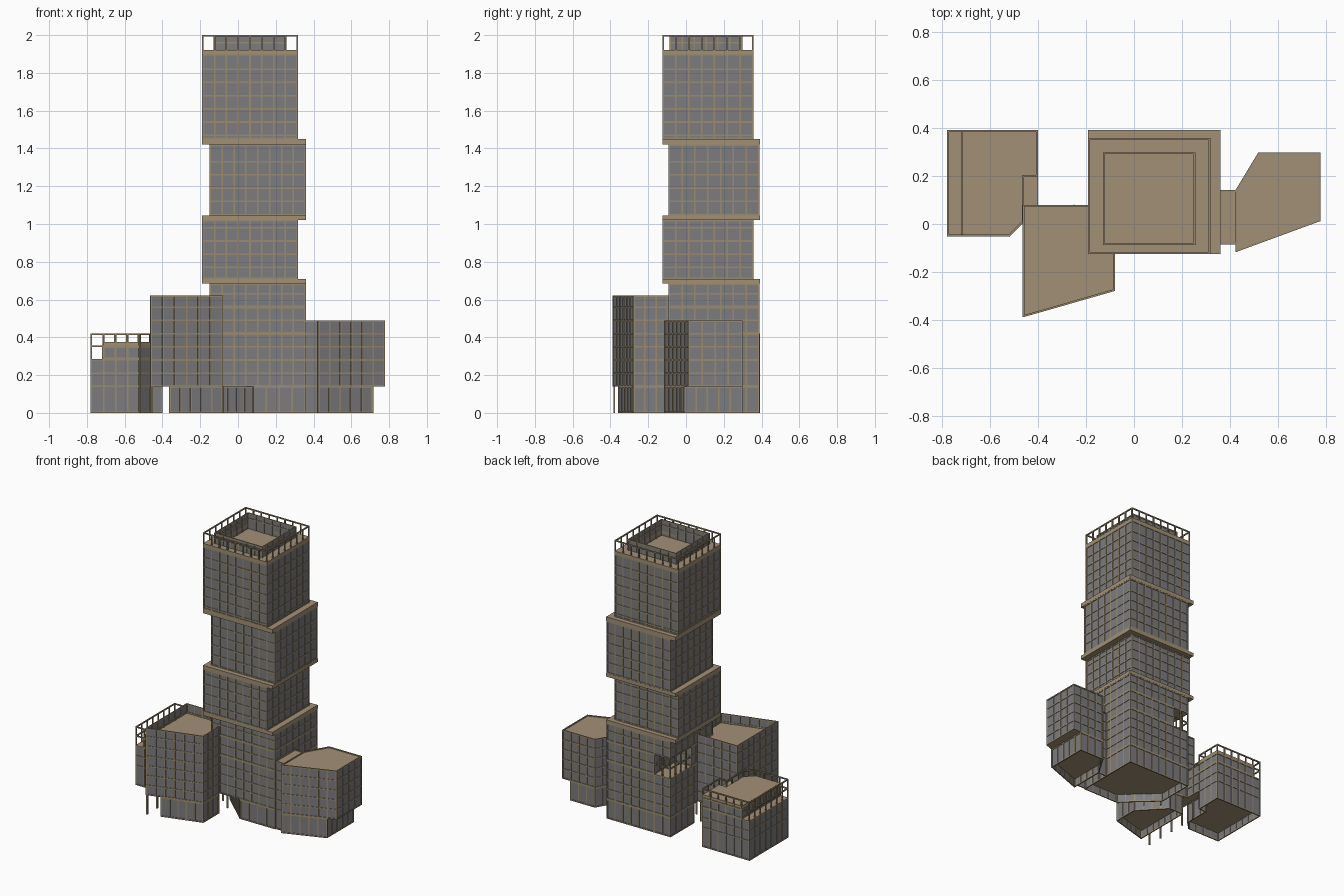
import bpy, bmesh, math
from mathutils import Matrix, Vector

if "Cube" in bpy.data.objects:
    bpy.data.objects.remove(bpy.data.objects["Cube"])

BAY, FLOOR, W = 0.0635, 0.07, 0.008


def material(name, rgb):
    m = bpy.data.materials.new(name)
    m.diffuse_color = (*rgb, 1)
    m.use_nodes = True
    m.node_tree.nodes["Principled BSDF"].inputs["Base Color"].default_value = m.diffuse_color
    return m


GLASS = material("glass", (0.20, 0.20, 0.21))
BRONZE = material("bronze", (0.33, 0.26, 0.16))
ROOF = material("roof", (0.36, 0.28, 0.18))


def finish(name, bm, *mats):
    me = bpy.data.meshes.new(name)
    bm.to_mesh(me)
    bm.free()
    for m in mats:
        me.materials.append(m)
    ob = bpy.data.objects.new(name, me)
    bpy.context.collection.objects.link(ob)
    return ob


def rect(x0, x1, y0, y1):
    return [(x0, y0), (x1, y0), (x1, y1), (x0, y1)]


def edges(poly):
    return list(zip(poly, poly[1:] + poly[:1]))


def bar(bm, centre, size, angle):
    m = Matrix.Translation(centre) @ Matrix.Rotation(angle, 4, 'Z') @ Matrix.Diagonal((*size, 1))
    bmesh.ops.create_cube(bm, size=1, matrix=m)


def lattice(name, segments, z0, z1, levels, w=W, bay=BAY):
    """Posts from z0 to z1 along plan segments, with rails at the given levels."""
    bm = bmesh.new()
    for a, b in segments:
        a, b = Vector(a), Vector(b)
        d = b - a
        ang = math.atan2(d.y, d.x)
        n = max(1, round(d.length / bay))
        for i in range(n + 1):
            p = a + d * i / n
            bar(bm, (p.x, p.y, (z0 + z1) / 2), (w, w, z1 - z0), ang)
        c = (a + b) / 2
        for z in levels:
            z = min(max(z, z0 + w / 2), z1 - w / 2)
            bar(bm, (c.x, c.y, z), (d.length + w, w, w), ang)
    return finish(name, bm, BRONZE)


def prism(name, poly, z0, z1, side, base=0.0, rim=0.0):
    """Extruded outline: walls z0..z1, floor raised by base and roof sunk by rim."""
    bm = bmesh.new()
    zs = [z0] + ([z0 + base] if base else []) + ([z1 - rim] if rim else []) + [z1]
    rows = [[bm.verts.new((x, y, z)) for x, y in poly] for z in zs]
    bm.faces.new(rows[1 if base else 0][::-1]).material_index = 1
    bm.faces.new(rows[-2 if rim else -1]).material_index = 1
    n = len(poly)
    for lo, hi in zip(rows, rows[1:]):
        for i in range(n):
            j = (i + 1) % n
            bm.faces.new((lo[i], lo[j], hi[j], hi[i]))
    return finish(name, bm, side, ROOF)


def floors(z0, z1):
    zs = [z0, z1]
    k = math.ceil((z0 + 0.02) / FLOOR)
    while k * FLOOR < z1 - 0.02:
        if k > 1:                       # double-height ground floor
            zs.append(k * FLOOR)
        k += 1
    return zs


def block(name, poly, z0, z1, base=0.0, rim=0.0):
    prism(name + "_glass", poly, z0, z1, GLASS, base, rim)
    lattice(name + "_frame", edges(poly), z0, z1, floors(z0, z1))


# Main tower: tiers alternate between two offset plans
PLAN_A = rect(-0.146, 0.356, -0.088, 0.386)
PLAN_B = rect(-0.187, 0.314, -0.121, 0.354)
UNION = rect(-0.191, 0.361, -0.125, 0.391)
BASE = 0.06
block("tower_lobby", [(0.08, -0.088), (0.356, -0.088), (0.356, 0.386),
                      (-0.146, 0.386), (-0.146, 0.12)], 0, 0.14, BASE)
block("tower_base", PLAN_A, 0.14, 0.42)
block("tower_notched_floor", [(-0.146, -0.088), (0.356, -0.088), (0.356, 0.386),
                              (-0.02, 0.386), (-0.02, 0.15), (-0.146, 0.15)], 0.42, 0.56)
lattice("notch_railing", [((-0.02, 0.386), (-0.146, 0.386)), ((-0.146, 0.386), (-0.146, 0.15))],
        0.42, 0.56, (0.49,))
block("tower_base_upper", PLAN_A, 0.56, 0.685)
block("tower_tier_2", PLAN_B, 0.71, 1.02)
block("tower_tier_3", PLAN_A, 1.045, 1.42)
block("tower_tier_4", PLAN_B, 1.45, 1.90, rim=0.02)
for i, (z0, z1) in enumerate(((0.685, 0.71), (1.02, 1.045), (1.42, 1.45))):
    prism(f"tower_ledge_{i + 1}", UNION, z0, z1, ROOF)

# Tower crown: roof ring around a sunken well, inner screen and outer railing
X0, X1, Y0, Y1 = -0.126, 0.252, -0.083, 0.295
for name, r in (("front", (-0.191, 0.318, -0.125, Y0)), ("back", (-0.191, 0.318, Y1, 0.358)),
                ("left", (-0.191, X0, Y0, Y1)), ("right", (X1, 0.318, Y0, Y1))):
    prism("tower_roof_" + name, rect(*r), 1.90, 1.922, ROOF)
block("crown_screen", rect(X0, X1, Y0, Y1), 1.875, 2.0, rim=0.115)
lattice("crown_railing", edges(PLAN_B), 1.92, 2.0, (2.0,))

# Left low building with terrace and set-back top floor
LEFT_TAIL = [(-0.52, -0.048), (-0.462, 0.01), (-0.462, 0.20), (-0.404, 0.20), (-0.404, 0.388)]
LEFT = [(-0.776, -0.048)] + LEFT_TAIL + [(-0.776, 0.388)]
SETBACK = [(-0.716, -0.048)] + LEFT_TAIL + [(-0.716, 0.388)]
block("left_building", LEFT, 0, 0.285, BASE)
block("left_top_floor", SETBACK, 0.285, 0.352)
prism("left_roof", SETBACK, 0.352, 0.375, ROOF)
lattice("left_railing", edges(LEFT), 0.285, 0.42, (0.352, 0.42))

# Bridge between left and front buildings
block("left_link", rect(-0.458, -0.404, 0.07, 0.20), 0.14, 0.352)

# Front building: overhanging block with sunken roof, small ground floor, columns
FRONT = [(-0.460, -0.384), (-0.084, -0.276), (-0.084, 0.076), (-0.460, 0.076)]
block("front_building", FRONT, 0.14, 0.622, rim=0.07)
block("front_ground_floor", [(-0.36, -0.355), (-0.084, -0.276), (-0.084, -0.10),
                             (-0.25, 0.076), (-0.36, 0.076)], 0, 0.14, BASE)
lattice("front_columns", [((-0.456, -0.380), (-0.456, 0.072))], 0, 0.14, (), 0.01, 0.11)
lattice("passage_columns", [((-0.084, 0.0), (-0.17, 0.074))], 0, 0.14, (), 0.01, 0.11)

# Right building: overhanging angled block, smaller ground floor, link to tower
block("right_building", [(0.427, -0.112), (0.773, 0.015), (0.773, 0.294),
                         (0.52, 0.294), (0.427, 0.14)], 0.14, 0.49, rim=0.006)
block("right_ground_floor", [(0.427, -0.112), (0.712, -0.007), (0.712, 0.294),
                             (0.52, 0.294), (0.427, 0.14)], 0, 0.14, BASE)
block("right_link", rect(0.356, 0.427, -0.082, 0.137), 0, 0.488, BASE, 0.006)
